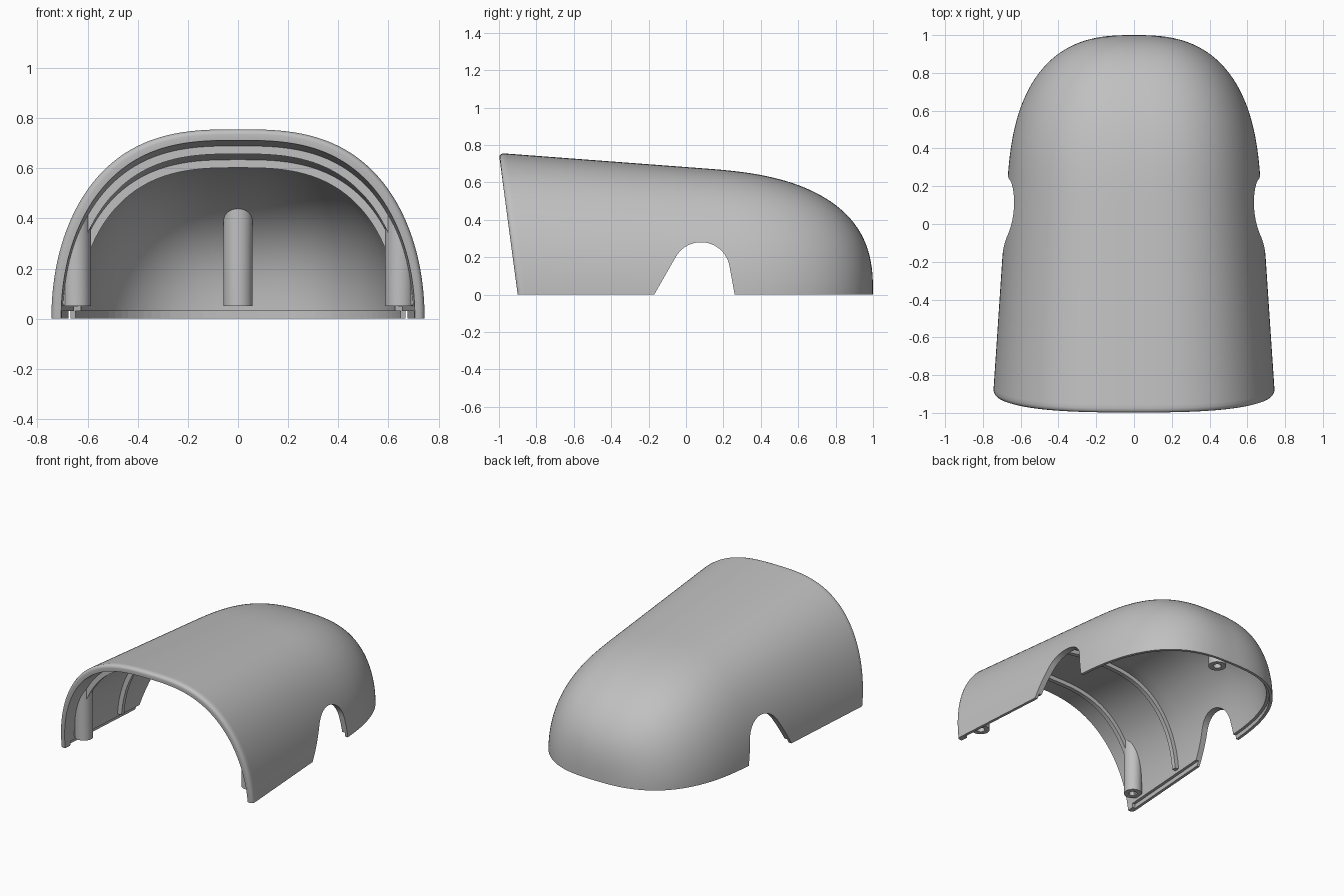
import bpy, bmesh, math
from math import sin, cos, pi

if "Cube" in bpy.data.objects:
    bpy.data.objects.remove(bpy.data.objects["Cube"])

grey = bpy.data.materials.new("light_grey")
grey.use_nodes = True
COLOR = (0.53, 0.53, 0.53, 1)
grey.diffuse_color = COLOR
grey.node_tree.nodes["Principled BSDF"].inputs["Base Color"].default_value = COLOR

SEG = 128   # steps across the arch
ROWS = 72   # steps from nose to tail
FLAT = 2.85  # roundness exponent across the arch, height exponent is 2


def falloff(y, start, end, n):
    u = min(max((y - start) / (end - start), 0), 1)
    return (1 - u ** n) ** (1 / n)


def size(y, side=0.0, top=0.0, end=1.0):
    """Half width and height of the hood at y, reduced by wall thickness."""
    w = (0.685 - 0.067 * y - side) * falloff(y, 0.2, end, 2.7)
    h = (0.682 - 0.075 * y - top) * falloff(y, 0.1, end, 2.7)
    return w, h


def ceiling(y):
    """The roof is thickest around the middle rib."""
    return 0.045 + 0.035 * max(1 - abs(y + 0.3) / 0.7, 0)


def arch_point(a, w, h):
    c = cos(a)
    return math.copysign(abs(c) ** (2 / FLAT), c) * w, max(sin(a), 0) * h


def make(name, bm, smooth=True):
    bmesh.ops.remove_doubles(bm, verts=bm.verts, dist=0.0002)
    bmesh.ops.recalc_face_normals(bm, faces=bm.faces)
    mesh = bpy.data.meshes.new(name)
    bm.to_mesh(mesh)
    bm.free()
    obj = bpy.data.objects.new(name, mesh)
    bpy.context.collection.objects.link(obj)
    mesh.materials.append(grey)
    if smooth:
        shade(obj)
    return obj


def shade(obj):
    bpy.ops.object.select_all(action="DESELECT")
    obj.select_set(True)
    bpy.context.view_layer.objects.active = obj
    bpy.ops.object.shade_smooth_by_angle(angle=math.radians(48))


def bridge(bm, rows, closed=False):
    """Join successive rows of vertices with quads."""
    n = len(rows[0])
    for r0, r1 in zip(rows, rows[1:]):
        for j in range(n if closed else n - 1):
            k = (j + 1) % n
            bm.faces.new((r0[j], r0[k], r1[k], r1[j]))


def prism(name, loop, axis, lo, hi):
    """Extrude a 2D loop along an axis as a hidden cutter."""
    bm = bmesh.new()
    put = (lambda p, d: (d, p[0], p[1])) if axis == "x" else (lambda p, d: (p[0], p[1], d))
    ends = [[bm.verts.new(put(p, d)) for p in loop] for d in (lo, hi)]
    bridge(bm, ends, True)
    for e in ends:
        bm.faces.new(e)
    obj = make(name, bm, False)
    obj.hide_render = True
    return obj


def cut(obj, cutter):
    mod = obj.modifiers.new(cutter.name, "BOOLEAN")
    mod.operation, mod.solver, mod.object = "DIFFERENCE", "EXACT", cutter
    bpy.context.view_layer.objects.active = obj
    bpy.ops.object.modifier_apply(modifier=mod.name)
    bpy.data.objects.remove(cutter)


# Hood shell: outer and inner skins with a slanted open end
def skin_row(bm, y0, inner, inset=0.0):
    row = []
    end = 0.965 if inner else 1.0
    fade = min(max(-y0 / 0.9, 0), 1)
    for j in range(SEG + 1):
        a = pi * j / SEG
        y = y0
        for _ in range(3):
            side, top = (0.04, ceiling(y)) if inner else (inset, inset)
            w, h = size(y, side, top, end)
            x, z = arch_point(a, w, h)
            y = y0 - 0.133 * z * fade
        row.append(bm.verts.new((x, y, z)))
    return row


bm = bmesh.new()
lip = [(-0.9, 0.022), (-0.897, 0.012), (-0.89, 0.005), (-0.878, 0.0)]
body = [-0.86 + 1.86 * sin(pi / 2 * i / ROWS) for i in range(ROWS + 1)]
outer = [skin_row(bm, y, False, t) for y, t in lip]
outer += [skin_row(bm, y, False) for y in body]
inner = [skin_row(bm, y, True) for y, t in lip]
inner += [skin_row(bm, -0.86 + (y + 0.86) * 1.825 / 1.86, True) for y in body]
bridge(bm, outer)
bridge(bm, inner)
bridge(bm, [outer[0], inner[0]])
for j in (0, SEG):
    bridge(bm, [[r[j] for r in outer], [r[j] for r in inner]])
bmesh.ops.dissolve_degenerate(bm, dist=0.0001, edges=bm.edges)
shell = make("hood_shell", bm)

# Wheel arches through both sides
wheel = [(-0.175, -0.01), (-0.17, 0)]
for i in range(25):
    a = math.radians(150 - 140 * i / 24)
    wheel.append((0.08 + 0.155 * cos(a), 0.125 + 0.155 * sin(a)))
wheel += [(0.26, 0), (0.262, -0.01)]
cut(shell, prism("arch_cutter", wheel, "x", -1, 1))

# Stepped recess around the inside of the lower rim
half = [(size(y, 0.02, 0, 0.982)[0], y)
        for y in [-0.85 + 1.832 * sin(pi / 2 * i / 40) for i in range(40)]]
rim = half + [(0, 0.982)] + [(-x, y) for x, y in reversed(half)]
cut(shell, prism("rim_cutter", rim, "z", -0.02, 0.03))
shade(shell)


# Stiffening ribs under the roof
def rib(name, y):
    bm = bmesh.new()
    rows = []
    for j in range(SEG + 1):
        a = 0.08 + (pi - 0.16) * j / SEG
        row = []
        for dy, depth in ((-1, -0.008), (1, -0.008), (1, 0.03), (-1, 0.03)):
            w, h = size(y, 0.04 + depth, ceiling(y) + depth)
            x, z = arch_point(a, w, h)
            row.append(bm.verts.new((x, y + 0.015 * dy, z)))
        rows.append(row)
    bridge(bm, rows, True)
    for end in (rows[0], rows[-1]):
        bm.faces.new(end)
    make(name, bm)


rib("front_rib", -0.8)
rib("middle_rib", -0.36)


# Screw posts that grow down from the roof, each with a hole below
def post(name, cx, cy, r=0.058, n=32):
    def ring(radius, z=None):
        verts = []
        for i in range(n):
            a = 2 * pi * i / n
            x, y = cx + radius * cos(a), cy + radius * sin(a)
            top = z
            if z is None:
                w, h = size(y, 0.02, 0.02, 0.98)
                top = max(h * max(1 - abs(x / w) ** FLAT, 0) ** 0.5, 0.07)
            verts.append(bm.verts.new((x, y, top)))
        return verts

    bm = bmesh.new()
    rings = [ring(r), ring(r, 0.05), ring(r * 0.45, 0.05), ring(r * 0.45, 0.15)]
    bridge(bm, rings, True)
    bm.faces.new(rings[0])
    bm.faces.new(rings[-1])
    make(name, bm)


post("left_post", 0.645, -0.78)
post("right_post", -0.645, -0.78)
post("rear_post", 0, 0.84)
